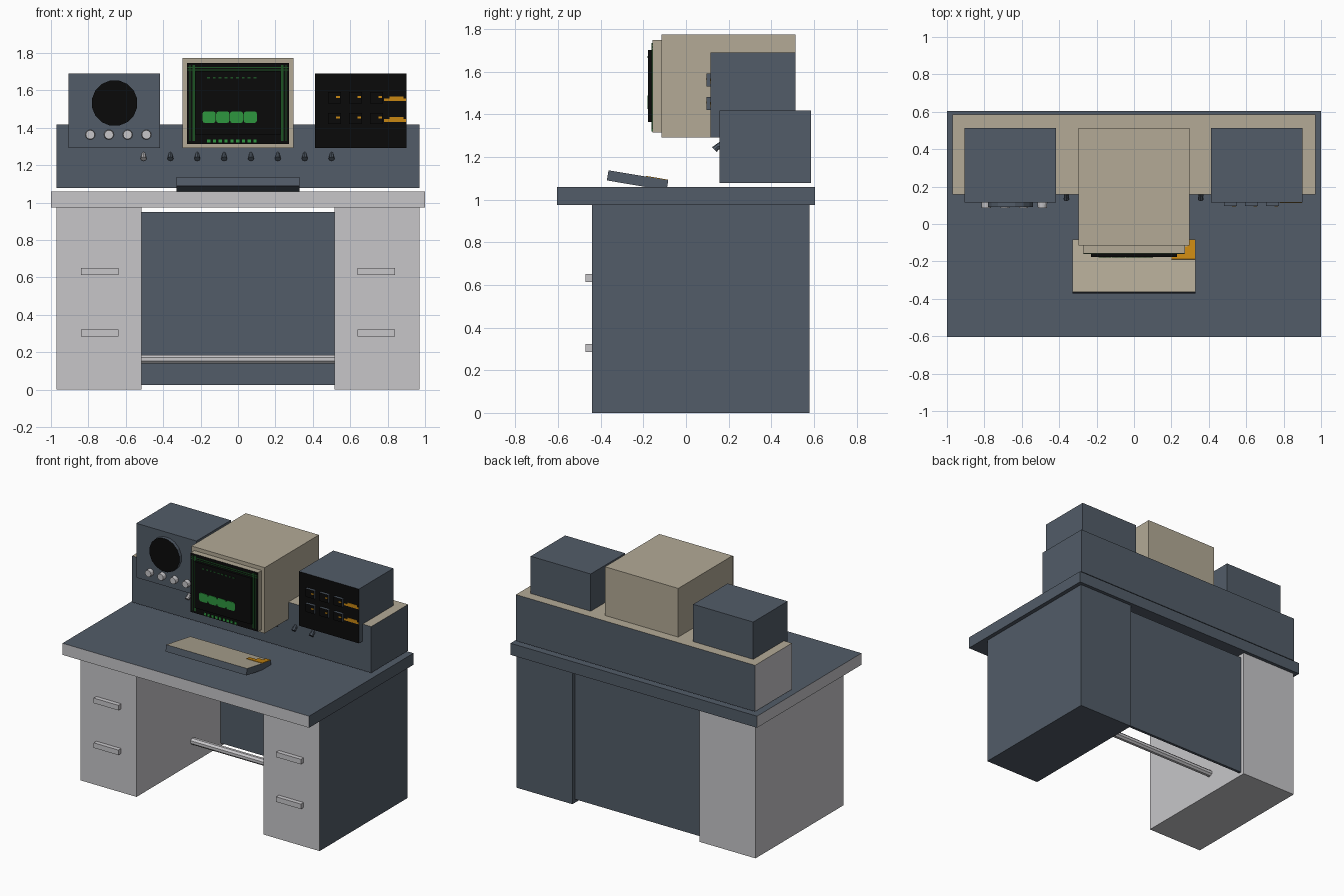
import bpy, bmesh, math
from mathutils import Vector, Matrix

if "Cube" in bpy.data.objects:
    bpy.data.objects.remove(bpy.data.objects["Cube"])


def srgb(r, g, b):
    return [((c / 255 + 0.055) / 1.055) ** 2.4 if c > 10 else c / 255 / 12.92 for c in (r, g, b)] + [1]


def material(name, rgb):
    m = bpy.data.materials.new(name)
    m.diffuse_color = srgb(*rgb)
    m.use_nodes = True
    m.node_tree.nodes["Principled BSDF"].inputs["Base Color"].default_value = m.diffuse_color
    return m


SLATE = material("slate", (82, 92, 104))
GREY = material("light_grey", (199, 198, 201))
BEIGE = material("beige", (179, 170, 150))
BLACK = material("black", (10, 10, 10))
GREEN = material("bright_green", (45, 150, 62))
DARK_GREEN = material("dark_green", (28, 82, 36))
ORANGE = material("orange", (200, 135, 18))

DIRS = {"left": (-1, 0, 0), "right": (1, 0, 0), "front": (0, -1, 0),
        "back": (0, 1, 0), "bottom": (0, 0, -1), "top": (0, 0, 1)}


def finish(name, bm, mat, painted, matrix=None):
    """Paint faces by direction, then place the part."""
    mats = [mat]
    bm.normal_update()
    for side, m in painted.items():
        if m not in mats:
            mats.append(m)
        for f in bm.faces:
            if f.normal.dot(Vector(DIRS[side])) > 0.9:
                f.material_index = mats.index(m)
    me = bpy.data.meshes.new(name)
    bm.to_mesh(me)
    bm.free()
    for m in mats:
        me.materials.append(m)
    ob = bpy.data.objects.new(name, me)
    bpy.context.collection.objects.link(ob)
    if matrix:
        ob.matrix_world = matrix
    return ob


def box(name, x, y, z, mat, matrix=None, **painted):
    bm = bmesh.new()
    bmesh.ops.create_cube(bm, size=1)
    for v in bm.verts:
        v.co = [(r[0] + r[1]) / 2 + c * (r[1] - r[0]) for r, c in zip((x, y, z), v.co)]
    return finish(name, bm, mat, painted, matrix)


def rod(name, a, b, r1, r2, sides, mat, turn=0, **painted):
    """Cylinder or cone from point a to point b."""
    a, b = Vector(a), Vector(b)
    bm = bmesh.new()
    bmesh.ops.create_cone(bm, cap_ends=True, segments=sides, radius1=r1, radius2=r2, depth=(b - a).length)
    rot = (b - a).to_track_quat('Z', 'Y').to_matrix().to_4x4()
    bm.transform(Matrix.Translation((a + b) / 2) @ rot @ Matrix.Rotation(turn, 4, 'Z'))
    return finish(name, bm, mat, painted)


# Desk: top, two pedestals, back panel, foot rail
box("desk_top", (-1, 1), (-0.605, 0.605), (0.975, 1.06), SLATE, front=GREY, left=GREY)
box("left_pedestal", (-0.97, -0.515), (-0.44, 0.58), (0, 0.975), GREY)
box("right_pedestal", (0.515, 0.97), (-0.44, 0.58), (0, 0.975), SLATE, front=GREY)
box("back_panel", (-0.515, 0.515), (0.53, 0.55), (0.025, 0.95), SLATE)
rod("foot_rail", (-0.515, 0.21, 0.163), (0.515, 0.21, 0.163), 0.025, 0.025, 8, GREY, math.pi / 8)

# Drawer handles
for s, side in ((-1, "left"), (1, "right")):
    for z, row in ((0.285, "lower"), (0.613, "upper")):
        box(f"{side}_{row}_handle", sorted((s * 0.64, s * 0.84)), (-0.472, -0.44), (z, z + 0.037), GREY)

# Console across the back of the desk, with toggle switches
box("console", (-0.97, 0.97), (0.158, 0.585), (1.078, 1.417), SLATE, top=BEIGE, left=GREY)
for i in range(8):
    x = -0.505 + i * 0.1436
    m = SLATE if i else GREY
    rod(f"toggle_lever_{i + 1}", (x, 0.165, 1.266), (x, 0.133, 1.234), 0.008, 0.016, 8, m)
    rod(f"toggle_base_{i + 1}", (x, 0.16, 1.248), (x, 0.148, 1.248), 0.014, 0.014, 8, m)

# Keyboard tilted up at the front, with an orange key pad
tilt = Matrix.Translation((0, -0.227, 1.09)) @ Matrix.Rotation(math.radians(-9.5), 4, 'X')
box("keyboard", (-0.328, 0.328), (-0.142, 0.142), (-0.024, 0.024), SLATE, tilt, top=BEIGE)
for x0, y0, y1 in ((0.2, 0.035, 0.075), (0.25, 0.075, 0.105), (0.285, 0.105, 0.141)):
    box("orange_keys", (x0, 0.327), (y0, y1), (0.023, 0.027), ORANGE, tilt)

# Monitor: case, bezel, screen
box("monitor_case", (-0.297, 0.297), (-0.115, 0.514), (1.292, 1.774), BEIGE)
box("monitor_bezel", (-0.273, 0.273), (-0.158, -0.115), (1.314, 1.747), BEIGE, front=BLACK)
box("screen", (-0.23, 0.23), (-0.177, -0.158), (1.363, 1.702), BLACK)

# Green frame lines on the bezel
for s in (-1, 1):
    for x, w in ((0.236, 0.007), (0.256, 0.002)):
        box("screen_frame_upright", (s * x - w, s * x + w), (-0.161, -0.157), (1.33, 1.735), DARK_GREEN)
for z in (1.708, 1.722):
    box("screen_frame_bar", (-0.27, 0.27), (-0.161, -0.157), (z - 0.003, z + 0.003), DARK_GREEN)

# Green display blocks and text dots
for i in range(4):
    x = -0.19 + i * 0.0735
    block = box("screen_block", (x, x + 0.071), (-0.18, -0.176), (1.425, 1.488), GREEN)
    bm = bmesh.new()
    bm.from_mesh(block.data)
    edges = [e for e in bm.edges if abs((e.verts[0].co - e.verts[1].co).normalized().y) > 0.9]
    bmesh.ops.bevel(bm, geom=edges, offset=0.014, segments=2, affect='EDGES', profile=0.5)
    bm.to_mesh(block.data)
    bm.free()
for i in range(9):
    x = -0.165 + i * 0.031
    box("lower_text_dot", (x, x + 0.017), (-0.161, -0.157), (1.32, 1.338), GREEN)
    box("upper_text_dot", (x, x + 0.015), (-0.18, -0.176), (1.663, 1.672), DARK_GREEN)

# Speaker unit with round grille and knobs
box("speaker_case", (-0.905, -0.418), (0.115, 0.514), (1.292, 1.69), SLATE)
rod("speaker_grille", (-0.66, 0.12, 1.532), (-0.66, 0.09, 1.532), 0.123, 0.123, 16, SLATE, math.pi / 16, front=BLACK)
for i in range(4):
    x = -0.79 + i * 0.1
    rod(f"knob_{i + 1}", (x, 0.12, 1.363), (x, 0.085, 1.363), 0.027, 0.024, 12, GREY)

# Button unit with a black face, six buttons and orange labels
box("button_case", (0.413, 0.9), (0.115, 0.514), (1.292, 1.69), SLATE, front=BLACK)
for r, z in enumerate((1.42, 1.53)):
    for c in range(3):
        x = 0.48 + c * 0.113
        box(f"button_{r + 1}_{c + 1}", (x, x + 0.07), (0.096, 0.12), (z, z + 0.06), SLATE, front=BLACK)
        box("button_mark", (x + 0.045, x + 0.065), (0.094, 0.097), (z + 0.03, z + 0.039), ORANGE)
    box("orange_label", (0.78, 0.898), (0.112, 0.116), (z + 0.012, z + 0.026), ORANGE)
    box("orange_label", (0.81, 0.885), (0.112, 0.116), (z + 0.026, z + 0.038), ORANGE)
